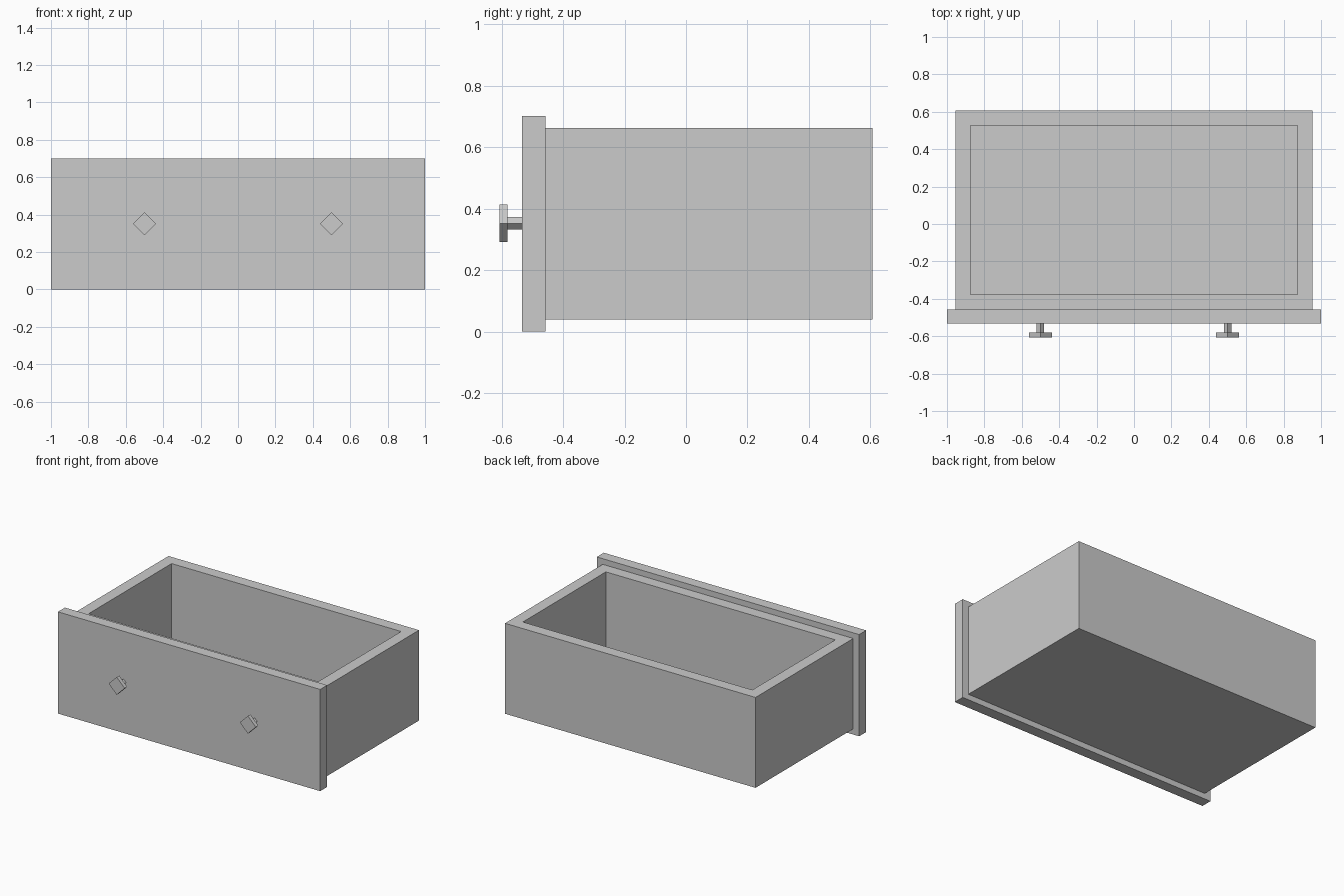
import bpy, bmesh, math
from mathutils import Matrix, Vector

cube = bpy.data.objects.get("Cube")
if cube:
    bpy.data.objects.remove(cube, do_unlink=True)

grey = bpy.data.materials.new("plain grey")
grey.use_nodes = True
colour = (0.6, 0.6, 0.6, 1)
grey.diffuse_color = colour
grey.node_tree.nodes["Principled BSDF"].inputs["Base Color"].default_value = colour


def finish(bm, name):
    mesh = bpy.data.meshes.new(name)
    bm.normal_update()
    bm.to_mesh(mesh)
    bm.free()
    mesh.materials.append(grey)
    obj = bpy.data.objects.new(name, mesh)
    bpy.context.collection.objects.link(obj)
    return obj


def box(bm, low, high):
    low, high = Vector(low), Vector(high)
    matrix = Matrix.Translation((low + high) / 2) @ Matrix.Diagonal((*(high - low), 1))
    bmesh.ops.create_cube(bm, size=1, matrix=matrix)


def diamond_bar(bm, radius, x, z, front, back):
    # Four-sided bar along y, with its corners up, down, left and right
    matrix = Matrix.Translation((x, (front + back) / 2, z)) @ Matrix.Rotation(math.pi / 2, 4, "X")
    bmesh.ops.create_cone(bm, cap_ends=True, segments=4, radius1=radius, radius2=radius,
                          depth=back - front, matrix=matrix)


# Open tray: the rim is inset from the top and the hollow pushed down
bm = bmesh.new()
box(bm, (-0.955, -0.457, 0.039), (0.955, 0.607, 0.662))
bm.normal_update()
top = max(bm.faces, key=lambda f: f.calc_center_median().z)
bmesh.ops.inset_region(bm, faces=[top], thickness=0.08, use_even_offset=True)
bmesh.ops.translate(bm, verts=top.verts, vec=(0, 0, 0))
hollow = bmesh.ops.extrude_discrete_faces(bm, faces=[top])["faces"][0]
bmesh.ops.translate(bm, verts=hollow.verts, vec=(0, 0, -0.543))
finish(bm, "drawer_tray")

# Front panel
bm = bmesh.new()
box(bm, (-1, -0.533, 0), (1, -0.457, 0.701))
finish(bm, "front_panel")

# Knobs: a thin stem with a wide diamond head
for side, x in (("right", -0.5), ("left", 0.5)):
    bm = bmesh.new()
    diamond_bar(bm, 0.02, x, 0.352, -0.58, -0.533)
    diamond_bar(bm, 0.061, x, 0.352, -0.607, -0.58)
    finish(bm, side + "_knob")
